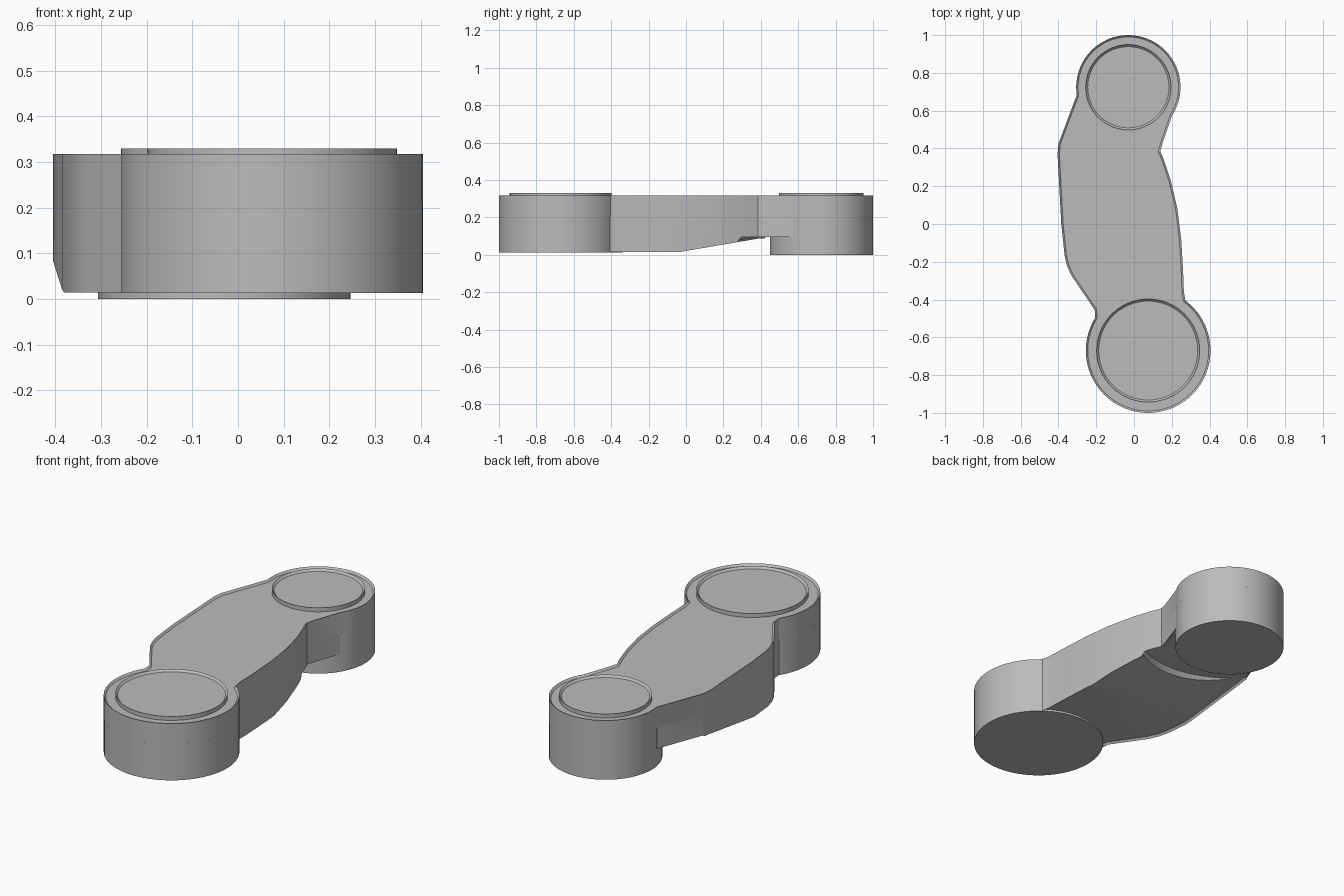
import bpy, bmesh, math
from mathutils import Vector

cube = bpy.data.objects.get("Cube")
if cube:
    bpy.data.objects.remove(cube, do_unlink=True)

grey = bpy.data.materials.new("plain grey")
grey.use_nodes = True
grey.diffuse_color = (0.5, 0.5, 0.5, 1)
grey.node_tree.nodes["Principled BSDF"].inputs["Base Color"].default_value = (0.5, 0.5, 0.5, 1)

FRONT, FRONT_R = Vector((0.075, -0.67)), 0.33
REAR, REAR_R = Vector((-0.03, 0.724)), 0.276
SPLIT, TOP, BASE, CHAMFER = 0.205, 0.318, 0.013, 0.01

# Arm sides, both running from the front joint to the rear joint
left_side = [(0.272, -0.405), (0.264, -0.36), (0.26, -0.25), (0.25, -0.08), (0.23, 0.08),
             (0.195, 0.23), (0.16, 0.335), (0.139, 0.385), (0.155, 0.44), (0.204, 0.58)]
right_side = [(-0.205, -0.495), (-0.208, -0.455), (-0.33, -0.275), (-0.353, -0.225), (-0.367, -0.17),
              (-0.385, 0.0), (-0.405, 0.37), (-0.4, 0.425), (-0.304, 0.68)]


def arc(center, radius, start, end, steps=40):
    """Counter-clockwise arc strictly between the directions of two points."""
    a = math.atan2(start[1] - center.y, start[0] - center.x)
    b = math.atan2(end[1] - center.y, end[0] - center.x)
    if b <= a:
        b += math.tau
    angles = [a + (b - a) * i / steps for i in range(1, steps)]
    return [(center.x + radius * math.cos(t), center.y + radius * math.sin(t)) for t in angles]


def circle(center, radius, steps=64):
    return [(center.x + radius * math.cos(math.tau * i / steps),
             center.y + radius * math.sin(math.tau * i / steps)) for i in range(steps)]


def prism(outline, low, high, chamfer_top=0.0, chamfer_bottom=0.0):
    """Extruded outline with optional chamfers round its top and bottom."""
    bm = bmesh.new()
    bottom = bm.faces.new([bm.verts.new((x, y, low)) for x, y in outline])
    grown = bmesh.ops.extrude_face_region(bm, geom=[bottom], use_keep_orig=True)["geom"]
    top = next(f for f in grown if isinstance(f, bmesh.types.BMFace))
    bmesh.ops.translate(bm, verts=top.verts, vec=(0, 0, high - low))
    bmesh.ops.recalc_face_normals(bm, faces=bm.faces)
    for face, size, sign in ((top, chamfer_top, -1), (bottom, chamfer_bottom, 1)):
        if size:
            rim = list(face.verts)
            bmesh.ops.inset_region(bm, faces=[face], thickness=size, use_even_offset=True)
            bmesh.ops.translate(bm, verts=rim, vec=(0, 0, sign * size))
    return bm


def finish(name, bm):
    mesh = bpy.data.meshes.new(name)
    bm.to_mesh(mesh)
    bm.free()
    obj = bpy.data.objects.new(name, mesh)
    bpy.context.collection.objects.link(obj)
    mesh.materials.append(grey)
    return obj


def smooth(obj):
    bpy.ops.object.select_all(action="DESELECT")
    obj.select_set(True)
    bpy.context.view_layer.objects.active = obj
    bpy.ops.object.shade_smooth_by_angle(angle=math.radians(25))


# Upper plate: both round ends and the arm in one outline
outline = (left_side + arc(REAR, REAR_R, left_side[-1], right_side[-1])
           + right_side[::-1] + arc(FRONT, FRONT_R, right_side[0], left_side[0]))
parts = [finish("upper_plate", prism(outline, SPLIT, TOP, chamfer_top=CHAMFER))]

# Round joints below the plate, and raised caps above it
parts.append(finish("front_joint", prism(circle(FRONT, FRONT_R), BASE, SPLIT)))
parts.append(finish("rear_joint", prism(circle(REAR, REAR_R), 0, SPLIT)))
for name, center, radius in (("front_cap", FRONT, 0.273), ("rear_cap", REAR, 0.226)):
    parts.append(finish(name, prism(circle(center, radius), TOP - 0.01, TOP + 0.012, chamfer_top=0.011)))

# Lower arm, with an underside that ramps up towards the rear
bm = prism(left_side + [tuple(REAR)] + right_side[::-1] + [tuple(FRONT)],
           BASE + 0.001, SPLIT, chamfer_bottom=CHAMFER)
ramp_start, ramp_end = -0.04, 0.385
for y in (ramp_start, ramp_end):
    bmesh.ops.bisect_plane(bm, geom=bm.verts[:] + bm.edges[:] + bm.faces[:],
                           plane_co=(0, y, 0), plane_no=(0, 1, 0))
for v in bm.verts:
    if v.co.z < SPLIT / 2:
        v.co.z += 0.17 * (min(max(v.co.y, ramp_start), ramp_end) - ramp_start)
arm = finish("lower_arm", bm)
parts.append(arm)

# Round clearance cut in the arm around the rear joint
bm = bmesh.new()
bmesh.ops.create_cone(bm, cap_ends=True, segments=96, radius1=0.56, radius2=0.475, depth=0.1)
bmesh.ops.translate(bm, verts=bm.verts, vec=(REAR.x, REAR.y, 0.044))
cutter = finish("clearance_cutter", bm)
cutter.hide_render = True
cut = arm.modifiers.new("clearance", "BOOLEAN")
cut.operation, cut.solver, cut.object = "DIFFERENCE", "EXACT", cutter
bpy.context.view_layer.objects.active = arm
bpy.ops.object.modifier_apply(modifier=cut.name)
bpy.data.objects.remove(cutter, do_unlink=True)

for part in parts:
    smooth(part)
